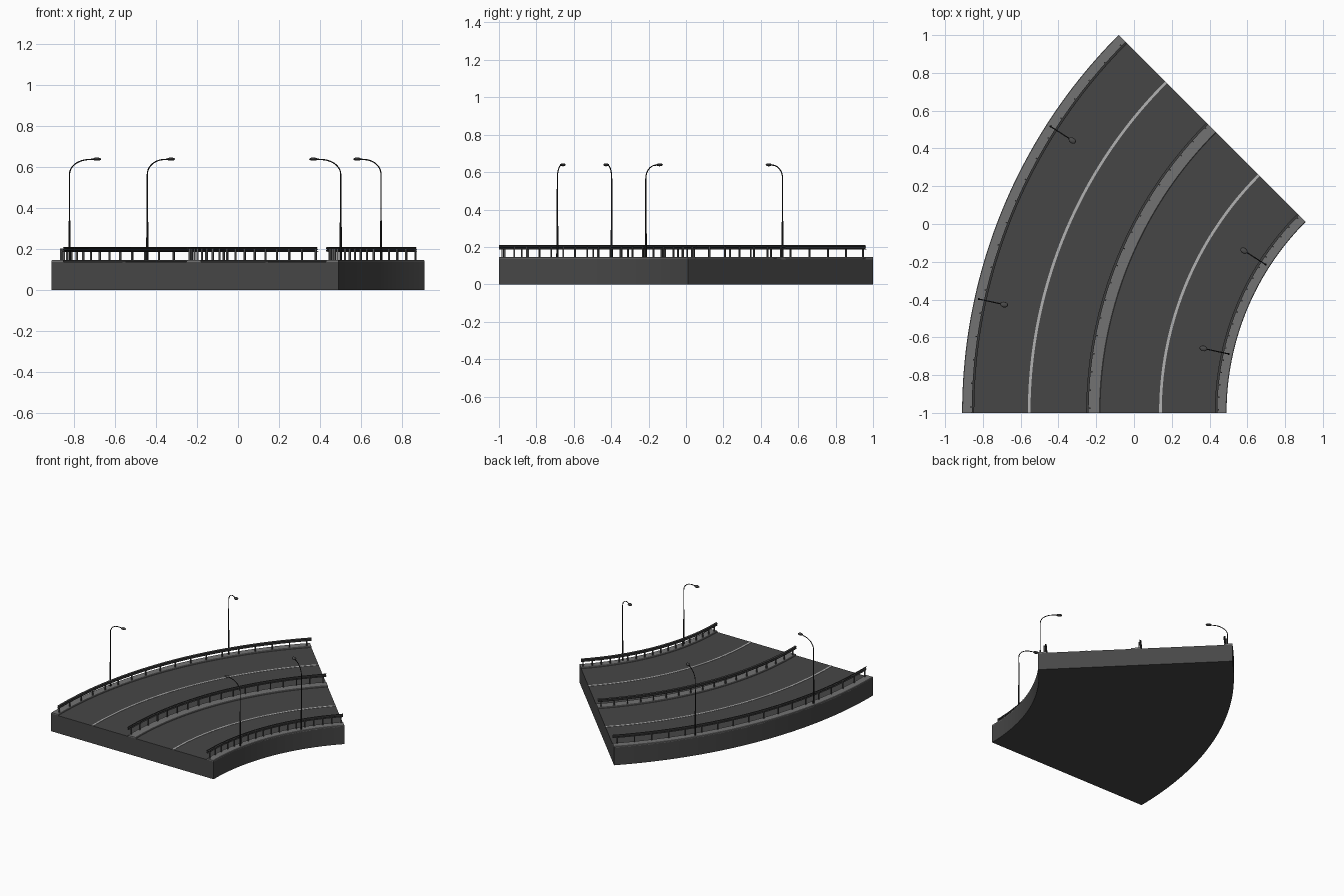
import bpy, bmesh, math
from mathutils import Matrix, Vector

cube = bpy.data.objects.get("Cube")
if cube:
    bpy.data.objects.remove(cube, do_unlink=True)

CX, CY = 1.92, -1.0            # centre of the bend
SWEEP = math.radians(45)
SEGMENTS = 48
ROAD_Z, CURB_Z = 0.137, 0.146


def material(name, value):
    mat = bpy.data.materials.new(name)
    color = (value, value, value, 1)
    mat.diffuse_color = color
    mat.use_nodes = True
    bsdf = mat.node_tree.nodes["Principled BSDF"]
    bsdf.inputs["Base Color"].default_value = color
    bsdf.inputs["Roughness"].default_value = 0.8
    return mat


asphalt = material("asphalt", 0.062)
concrete = material("concrete", 0.17)
paint = material("lane paint", 0.45)
rail_metal = material("rail metal", 0.045)
post_metal = material("post metal", 0.09)
pole_metal = material("pole metal", 0.015)
lamp_shell = material("lamp shell", 0.07)


def on_bend(r, a, z=0.0):
    return Vector((CX - r * math.cos(a), CY + r * math.sin(a), z))


def placed(r, a):
    """Local +x points to the bend centre."""
    return Matrix.Translation(on_bend(r, a)) @ Matrix.Rotation(-a, 4, "Z")


def finish(name, bm, mats, smooth=True):
    bmesh.ops.recalc_face_normals(bm, faces=bm.faces)
    mesh = bpy.data.meshes.new(name)
    bm.to_mesh(mesh)
    bm.free()
    for mat in mats:
        mesh.materials.append(mat)
    obj = bpy.data.objects.new(name, mesh)
    bpy.context.collection.objects.link(obj)
    if smooth:
        bpy.ops.object.select_all(action="DESELECT")
        obj.select_set(True)
        bpy.context.view_layer.objects.active = obj
        bpy.ops.object.shade_smooth_by_angle(angle=math.radians(30))
    return obj


def swept(name, profile, mat):
    """Sweep a closed (radius, height) profile along the bend."""
    bm = bmesh.new()
    rings = [[bm.verts.new(on_bend(r, SWEEP * i / SEGMENTS, z)) for r, z in profile]
             for i in range(SEGMENTS + 1)]
    n = len(profile)
    for a, b in zip(rings, rings[1:]):
        for k in range(n):
            j = (k + 1) % n
            bm.faces.new((a[k], a[j], b[j], b[k]))
    bm.faces.new(rings[0])
    bm.faces.new(rings[-1])
    return finish(name, bm, [mat])


def band(r0, r1, z0, z1):
    return [(r0, z0), (r1, z0), (r1, z1), (r0, z1)]


# Road slab, raised kerbs and lane lines
swept("road_slab", band(1.43, 2.83, 0, ROAD_Z), asphalt)
for name, r0, r1 in (("outer_kerb", 2.77, 2.83), ("median", 2.10, 2.17),
                     ("inner_kerb", 1.43, 1.49)):
    c = 0.003
    swept(name, [(r0, ROAD_Z - c), (r1, ROAD_Z - c), (r1, CURB_Z - c), (r1 - c, CURB_Z),
                 (r0 + c, CURB_Z), (r0, CURB_Z - c)], concrete)
for name, r in (("outer_lane_line", 2.475), ("inner_lane_line", 1.78)):
    swept(name, band(r - 0.007, r + 0.007, ROAD_Z - 0.001, ROAD_Z + 0.002), paint)


# Guard rails: a folded beam facing the road, with posts behind it
def guard_rail(name, r, side, spaces=17):
    front = [(0.0, 0.187), (0.009, 0.190), (0.009, 0.195), (0.002, 0.199),
             (0.009, 0.203), (0.009, 0.208), (0.0, 0.211)]
    back = [(d - 0.004, z) for d, z in reversed(front)]
    swept(name + "_beam", [(r + side * d, z) for d, z in front + back], rail_metal)
    bm = bmesh.new()
    for i in range(spaces + 1):
        a = SWEEP * (i + 0.25) / (spaces + 0.5)
        height = 0.204 - ROAD_Z
        box = (placed(r - side * 0.008, a)
               @ Matrix.Translation((0, 0, ROAD_Z + height / 2))
               @ Matrix.Diagonal((0.009, 0.007, height, 1)))
        bmesh.ops.create_cube(bm, size=1, matrix=box)
    finish(name + "_posts", bm, [post_metal], smooth=False)


guard_rail("outer_rail", 2.775, -1)
guard_rail("median_rail", 2.164, 1)
guard_rail("inner_rail", 1.483, 1)


# Street lamps: tapered pole, curved arm and flat oval head
def tube(bm, path, sides=8):
    """Tube in the local xz plane through (x, z, radius) points."""
    rings = []
    for i, (x, z, rad) in enumerate(path):
        p, q = path[max(i - 1, 0)], path[min(i + 1, len(path) - 1)]
        t = Vector((q[0] - p[0], 0, q[1] - p[1])).normalized()
        normal = Vector((t.z, 0, -t.x))
        ring = []
        for k in range(sides):
            w = math.tau * k / sides
            offset = normal * math.cos(w) + Vector((0, 1, 0)) * math.sin(w)
            ring.append(bm.verts.new(Vector((x, 0, z)) + offset * rad))
        rings.append(ring)
    for a, b in zip(rings, rings[1:]):
        for k in range(sides):
            j = (k + 1) % sides
            bm.faces.new((a[k], a[j], b[j], b[k]))
    bm.faces.new(rings[0])
    bm.faces.new(rings[-1])


def street_lamp(name, r, a, side):
    bm = bmesh.new()
    path = [(0, ROAD_Z, 0.006), (0, 0.33, 0.005), (0, 0.34, 0.0035)]
    for i in range(11):
        w = math.pi / 2 * i / 10
        path.append((0.1 * (1 - math.cos(w)), 0.565 + 0.072 * math.sin(w), 0.003))
    path.append((0.125, 0.639, 0.003))
    tube(bm, path)
    pole_faces = set(bm.faces)
    head = Matrix.Translation((0.137, 0, 0.639)) @ Matrix.Diagonal((0.021, 0.015, 0.008, 1))
    bmesh.ops.create_uvsphere(bm, u_segments=16, v_segments=8, radius=1, matrix=head)
    for f in bm.faces:
        f.material_index = 0 if f in pole_faces else 1
    turn = Matrix.Rotation(0 if side > 0 else math.pi, 4, "Z")
    bm.transform(placed(r, a) @ turn)
    finish(name, bm, [pole_metal, lamp_shell])


for label, degrees in (("front", 12.4), ("back", 32.7)):
    street_lamp(label + "_outer_lamp", 2.807, math.radians(degrees), 1)
    street_lamp(label + "_inner_lamp", 1.453, math.radians(degrees), -1)
